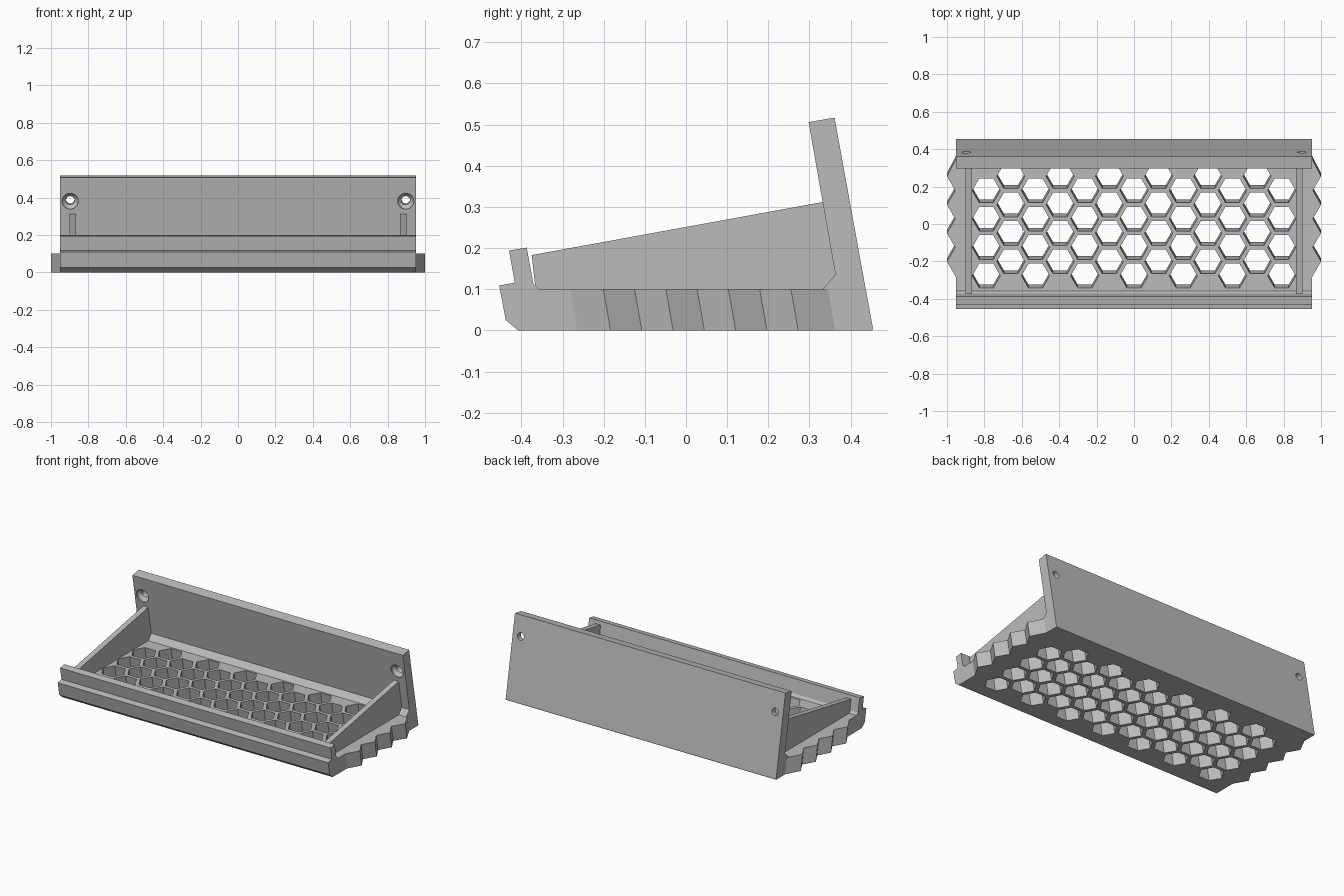
import bpy
import bmesh
import math
from mathutils import Matrix, Vector

if "Cube" in bpy.data.objects:
    bpy.data.objects.remove(bpy.data.objects["Cube"], do_unlink=True)

LEAN = math.tan(math.radians(10))   # forward lean of walls and mesh cells
FLOOR = 0.10                        # floor thickness
HALF = 0.953                        # half length of the main profile
PITCH = 0.152                       # distance between cell rows
COLUMN = PITCH * math.sqrt(3) / 2   # distance between cell columns

grey = bpy.data.materials.new("plain grey")
grey.use_nodes = True
grey.diffuse_color = (0.5, 0.5, 0.5, 1)
grey.node_tree.nodes["Principled BSDF"].inputs["Base Color"].default_value = (0.5, 0.5, 0.5, 1)


def add_prism(bm, bottom, top):
    """Solid between two matching outlines."""
    a = [bm.verts.new(p) for p in bottom]
    b = [bm.verts.new(p) for p in top]
    bm.faces.new(a)
    bm.faces.new(b)
    for i in range(len(a)):
        j = (i + 1) % len(a)
        bm.faces.new((a[i], a[j], b[j], b[i]))


def make_object(name, bm):
    bmesh.ops.recalc_face_normals(bm, faces=bm.faces)
    mesh = bpy.data.meshes.new(name)
    bm.to_mesh(mesh)
    bm.free()
    mesh.materials.append(grey)
    obj = bpy.data.objects.new(name, mesh)
    bpy.context.collection.objects.link(obj)
    return obj


def side_extrusion(name, profile, x0, x1):
    """Extrude a (y, z) profile along x."""
    bm = bmesh.new()
    add_prism(bm, [(x0, y, z) for y, z in profile], [(x1, y, z) for y, z in profile])
    return make_object(name, bm)


def leaning_prism(bm, outline, z0, z1):
    """Extrude an (x, y) outline given at floor level along the lean."""
    levels = [[(x, y + (FLOOR - z) * LEAN, z) for x, y in outline] for z in (z0, z1)]
    add_prism(bm, *levels)


def cut(target, cutter):
    cutter.hide_render = True
    mod = target.modifiers.new("cut", 'BOOLEAN')
    mod.operation = 'DIFFERENCE'
    mod.solver = 'EXACT'
    mod.object = cutter
    bpy.context.view_layer.objects.active = target
    bpy.ops.object.modifier_apply(modifier=mod.name)
    bpy.data.objects.remove(cutter, do_unlink=True)


# Floor, stepped front lip and leaning back wall in one profile
tray = side_extrusion("tray_body", [
    (-0.408, 0), (0.453, 0), (0.454, 0.006), (0.361, 0.517), (0.298, 0.506),
    (0.363, 0.135), (0.332, FLOOR), (-0.357, FLOOR), (-0.371, 0.114),
    (-0.387, 0.201), (-0.430, 0.194), (-0.416, 0.116), (-0.454, 0.109),
    (-0.438, 0.025)], -HALF, HALF)

# Honeycomb openings through the floor
bm = bmesh.new()
for k in range(-6, 7):
    first = 0.255 if k % 2 else 0.255 - PITCH / 2
    for row in range(4):
        cell = [(k * COLUMN + 0.075 * math.cos(math.radians(60 * i)),
                 first - row * PITCH + 0.075 * math.sin(math.radians(60 * i)))
                for i in range(6)]
        leaning_prism(bm, cell, -0.02, FLOOR + 0.01)
cut(tray, make_object("cell_cutter", bm))

# Countersunk screw holes square to the back wall
bm = bmesh.new()
axis = Vector((0, 1, LEAN)).normalized()
turn = axis.to_track_quat('Z', 'Y').to_matrix().to_4x4()
for x in (-0.897, 0.897):
    place = Matrix.Translation((x, 0.320, 0.380)) @ turn
    rings = []
    for radius, depth in ((0.043, -0.02), (0.043, 0.008), (0.023, 0.028), (0.023, 0.1)):
        rings.append([bm.verts.new(place @ Vector((radius * math.cos(math.tau * i / 32),
                                                   radius * math.sin(math.tau * i / 32), depth)))
                      for i in range(32)])
    bm.faces.new(rings[0])
    bm.faces.new(rings[-1])
    for a, b in zip(rings, rings[1:]):
        for i in range(32):
            j = (i + 1) % 32
            bm.faces.new((a[i], a[j], b[j], b[i]))
cut(tray, make_object("screw_hole_cutter", bm))

for side, label in ((1, "left"), (-1, "right")):
    # Tapered end rib between lip and back wall
    side_extrusion(label + "_rib", [
        (-0.375, 0.183), (-0.365, 0.095), (0.345, 0.095), (0.368, 0.135), (0.333, 0.312)],
        side * 0.865, side * 0.900)

    # Zigzag edge of the honeycomb beyond the end of the floor
    edge = [(HALF, 0.345)]
    for row in range(4):
        tip = 0.255 - row * PITCH
        edge.append((1.0, tip))
        edge.append((1.0 - COLUMN / 3, tip - PITCH / 2))
    edge.append((HALF, edge[-1][1] - 0.006))
    bm = bmesh.new()
    leaning_prism(bm, [(side * x, y) for x, y in edge], 0, FLOOR)
    make_object(label + "_zigzag_edge", bm)
